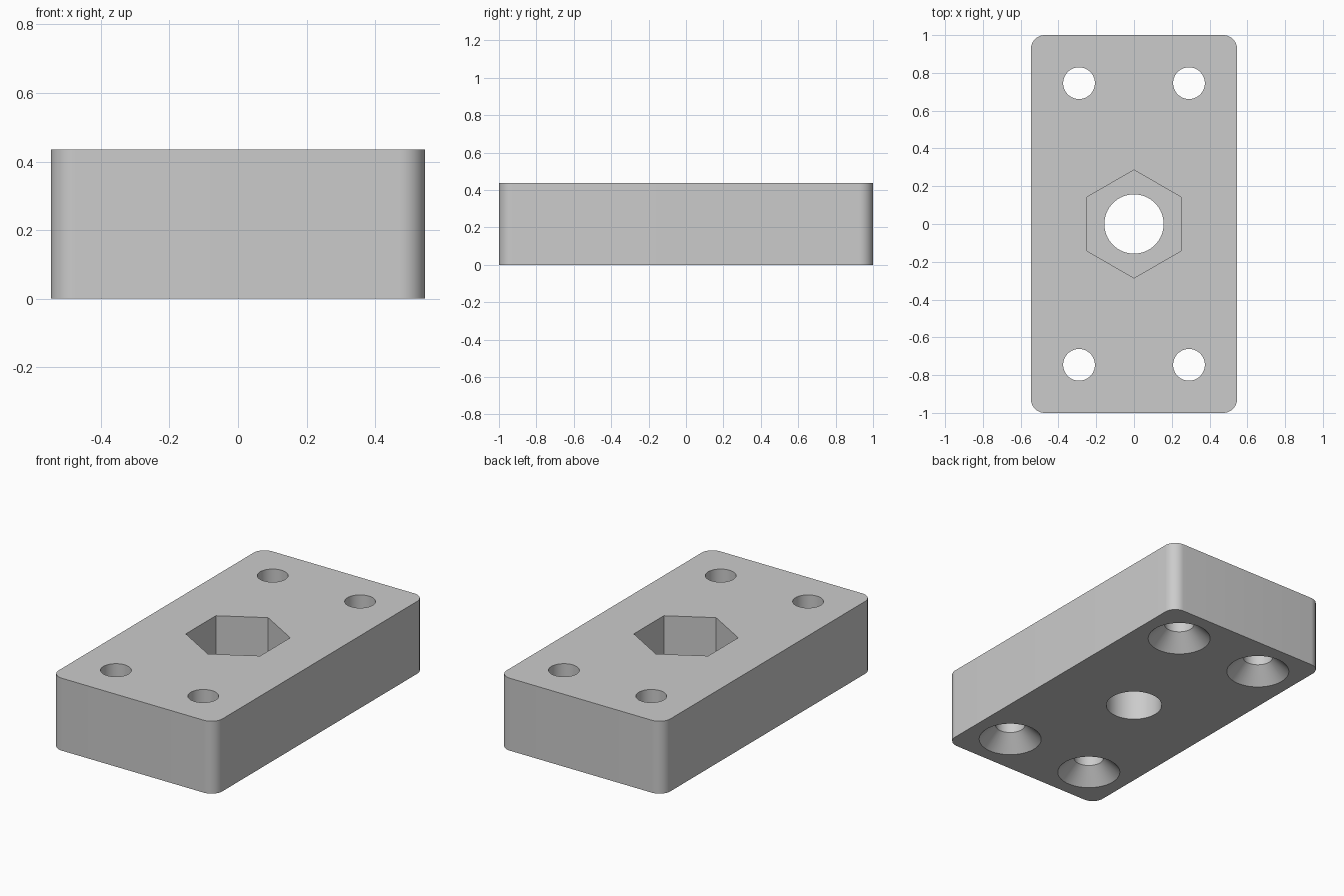
import bpy, bmesh
from math import sin, cos, pi, radians

if "Cube" in bpy.data.objects:
    bpy.data.objects.remove(bpy.data.objects["Cube"], do_unlink=True)

WIDTH, LENGTH, HEIGHT = 1.091, 2.0, 0.436
CORNER = 0.073
HOLE_X, HOLE_Y, HOLE_R = 0.291, 0.7455, 0.084
SINK_R = 0.176
BORE_R, HEX_R, HEX_FLOOR = 0.157, 0.286, 0.182
OVER = 0.02  # how far cutters reach past the plate

grey = bpy.data.materials.new("plain_grey")
grey.use_nodes = True
grey.diffuse_color = (0.6, 0.6, 0.6, 1)
grey.node_tree.nodes["Principled BSDF"].inputs["Base Color"].default_value = (0.6, 0.6, 0.6, 1)


def make_object(name, bm):
    bmesh.ops.recalc_face_normals(bm, faces=bm.faces)
    mesh = bpy.data.meshes.new(name)
    bm.to_mesh(mesh)
    bm.free()
    mesh.materials.append(grey)
    obj = bpy.data.objects.new(name, mesh)
    bpy.context.collection.objects.link(obj)
    return obj


def turned_solid(name, profile, sides, x=0, y=0):
    """Closed solid from (radius, height) rings, first corner towards +y."""
    bm = bmesh.new()
    angles = [2 * pi * i / sides for i in range(sides)]
    rings = [[bm.verts.new((x + r * sin(a), y + r * cos(a), z)) for a in angles]
             for r, z in profile]
    for low, high in zip(rings, rings[1:]):
        for i in range(sides):
            j = (i + 1) % sides
            bm.faces.new((low[i], low[j], high[j], high[i]))
    bm.faces.new(rings[0])
    bm.faces.new(rings[-1])
    cutter = make_object(name, bm)
    cutter.hide_render = True
    return cutter


# Plate with rounded upright edges
bm = bmesh.new()
bmesh.ops.create_cube(bm, size=1)
for v in bm.verts:
    v.co.x *= WIDTH
    v.co.y *= LENGTH
    v.co.z = (v.co.z + 0.5) * HEIGHT
upright = [e for e in bm.edges if abs(e.verts[0].co.z - e.verts[1].co.z) > 0.1]
bmesh.ops.bevel(bm, geom=upright, offset=CORNER, segments=12, profile=0.5, affect='EDGES')
plate = make_object("mounting_plate", bm)

# Countersunk screw holes, opening out at the underside
sink_depth = SINK_R - HOLE_R
screw_profile = [(SINK_R + OVER, -OVER), (HOLE_R, sink_depth), (HOLE_R, HEIGHT + OVER)]
cutters = [turned_solid("screw_hole_cutter", screw_profile, 64, sx * HOLE_X, sy * HOLE_Y)
           for sx in (-1, 1) for sy in (-1, 1)]

# Central bore and the hexagonal nut pocket above it
cutters.append(turned_solid("nut_pocket_cutter",
                            [(HEX_R, HEX_FLOOR), (HEX_R, HEIGHT + OVER)], 6))
cutters.append(turned_solid("bore_cutter",
                            [(BORE_R, -OVER), (BORE_R, HEX_FLOOR + 0.1)], 64))

for cutter in cutters:
    mod = plate.modifiers.new(cutter.name, 'BOOLEAN')
    mod.operation = 'DIFFERENCE'
    mod.solver = 'EXACT'
    mod.object = cutter

# Bake the cuts and remove the cutters
bpy.context.view_layer.update()
result = bpy.data.meshes.new_from_object(plate.evaluated_get(bpy.context.evaluated_depsgraph_get()))
plate.modifiers.clear()
plate.data = result
for cutter in cutters:
    bpy.data.objects.remove(cutter, do_unlink=True)

# Smooth round walls, crisp rims
for obj in bpy.context.selected_objects:
    obj.select_set(False)
plate.select_set(True)
bpy.context.view_layer.objects.active = plate
bpy.ops.object.shade_smooth_by_angle(angle=radians(30))
